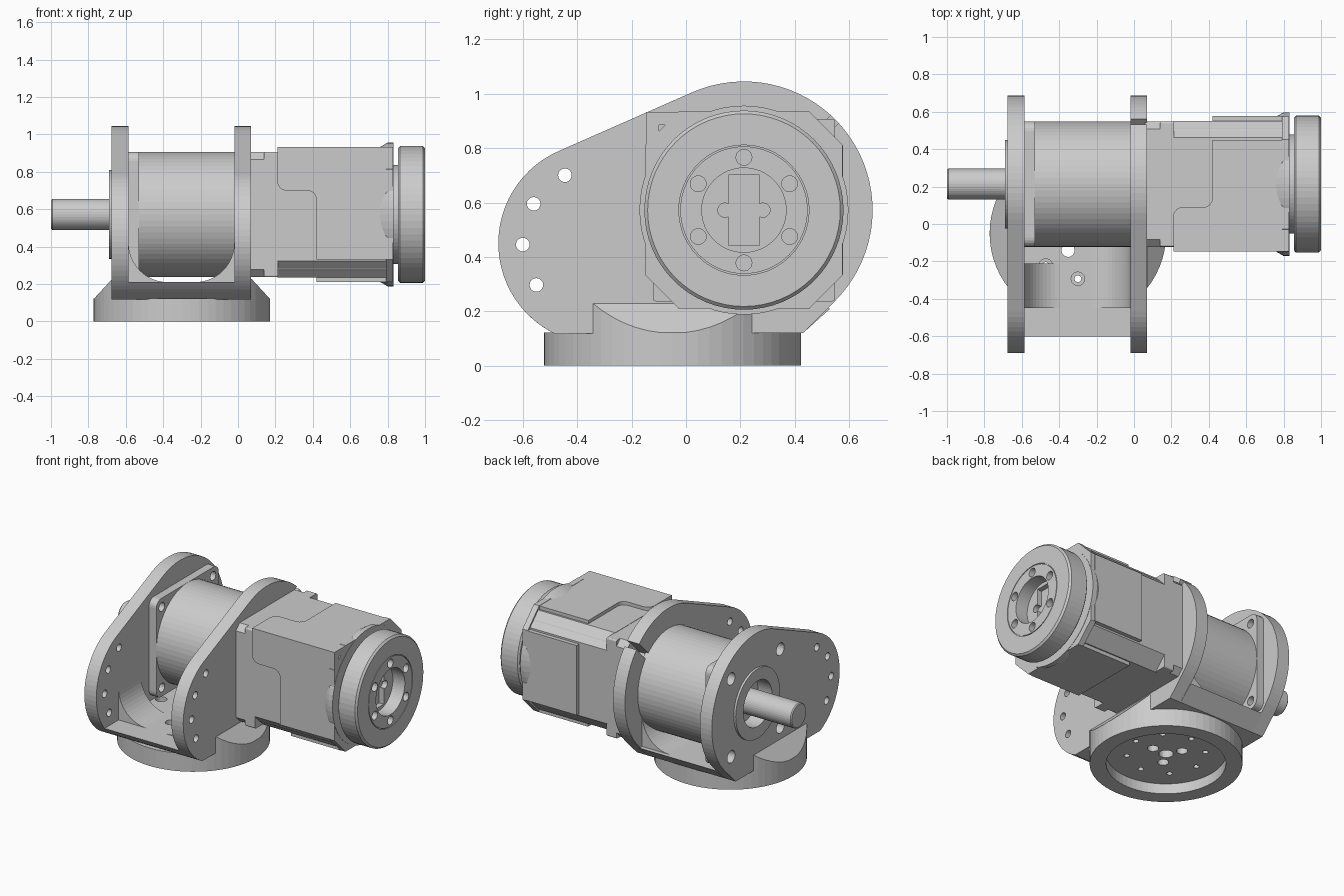
import bpy, bmesh
from math import sin, cos, pi, radians

if "Cube" in bpy.data.objects:
    bpy.data.objects.remove(bpy.data.objects["Cube"])

CY, CZ = 0.213, 0.572      # motor axis, running along x
BX, BY = -0.30, -0.05      # centre of the round base


def place(axis, a, b, t):
    return {'X': (t, a, b), 'Y': (a, t, b), 'Z': (a, b, t)}[axis]


def loft(name, axis, rings):
    """Closed solid through rings: list of (position on axis, 2D points)."""
    bm = bmesh.new()
    loops = [[bm.verts.new(place(axis, a, b, t)) for a, b in pts] for t, pts in rings]
    n = len(loops[0])
    for lo, hi in zip(loops, loops[1:]):
        for i in range(n):
            j = (i + 1) % n
            bm.faces.new((lo[i], lo[j], hi[j], hi[i]))
    bm.faces.new(loops[0])
    bm.faces.new(loops[-1])
    bmesh.ops.recalc_face_normals(bm, faces=bm.faces)
    me = bpy.data.meshes.new(name)
    bm.to_mesh(me)
    bm.free()
    ob = bpy.data.objects.new(name, me)
    bpy.context.collection.objects.link(ob)
    return ob


def prism(name, axis, pts, t0, t1):
    return loft(name, axis, [(t0, pts), (t1, pts)])


def arc(a, b, r, d0, d1, n):
    return [(a + r * cos(radians(d0 + (d1 - d0) * i / n)),
             b + r * sin(radians(d0 + (d1 - d0) * i / n))) for i in range(n + 1)]


def circle(a, b, r, n=64):
    return arc(a, b, r, 0, 360, n)[:-1]


def cyl(name, axis, a, b, r, t0, t1, n=64):
    return prism(name, axis, circle(a, b, r, n), t0, t1)


def turned(name, profile, n=64):
    return loft(name, 'X', [(x, circle(CY, CZ, r, n)) for x, r in profile])


def rect(a0, a1, b0, b1):
    return [(a0, b0), (a1, b0), (a1, b1), (a0, b1)]


def rounded_square(h, r):
    pts = []
    for sa, sb, d in ((1, 1, 0), (-1, 1, 90), (-1, -1, 180), (1, -1, 270)):
        pts += arc(CY + sa * (h - r), CZ + sb * (h - r), r, d, d + 90, 5)
    return pts


def octagon(h, c):
    return [(CY + a, CZ + b) for a, b in ((h, -c), (h, c), (c, h), (-c, h),
                                          (-h, c), (-h, -c), (-c, -h), (c, -h))]


def boolean(targets, tools, op='DIFFERENCE'):
    for ob in targets:
        for tool in tools:
            m = ob.modifiers.new("cut", 'BOOLEAN')
            m.operation, m.object, m.solver = op, tool, 'EXACT'
        bpy.context.view_layer.update()
        dg = bpy.context.evaluated_depsgraph_get()
        me = bpy.data.meshes.new_from_object(ob.evaluated_get(dg))
        ob.modifiers.clear()
        ob.data = me
    for tool in tools:
        bpy.data.objects.remove(tool)


# Two side plates
outline = (arc(CY, CZ, 0.473, -45, 113.5, 36) + arc(-0.32, 0.45, 0.37, 113.5, 244, 26)
           + [(0.43, 0.12)])
left_plate = prism("left_plate", 'X', outline, -0.675, -0.585)
right_plate = prism("right_plate", 'X', outline, -0.02, 0.07)
boolean([left_plate, right_plate],
        [cyl("arm_hole", 'X', y, z, 0.025, -0.9, 0.2, 20)
         for y, z in ((-0.445, 0.70), (-0.56, 0.595), (-0.60, 0.445), (-0.55, 0.297))])

# Left plate: pilot ring, bore and four flange bolt holes
pilot_ring = cyl("pilot_ring", 'X', CY, CZ, 0.237, -0.69, -0.67)
boolean([left_plate, pilot_ring], [cyl("bore", 'X', CY, CZ, 0.155, -0.8, -0.55)])
boolean([left_plate], [cyl("bolt_hole", 'X', CY + a * 0.265, CZ + b * 0.265, 0.042,
                           -0.8, -0.5, 24) for a in (-1, 1) for b in (-1, 1)])

# Right plate: clamp slit on the upper back edge
d = 0.7071
slit = [(CY + d * (r - s), CZ + d * (r + s)) for r, s in
        ((0.30, -0.02), (0.60, -0.02), (0.60, 0.02), (0.30, 0.02))]
boolean([right_plate], [prism("slit", 'X', slit, -0.1, 0.15)])

# Cradle floor between the plates, with large corner fillets
floor_pts = arc(-0.32, 0.45, 0.37, 220.5, 244, 6) + [(0.43, 0.12), (0.53, 0.21)]
cradle_floor = prism("cradle_floor", 'X', floor_pts, -0.59, -0.015)
R = 0.21
prism("left_fillet", 'Y', [(-0.59, 0.20)] + arc(-0.585 + R, 0.21 + R, R, 270, 180, 14)
      + [(-0.59, 0.42)], -0.45, -0.21)
prism("right_fillet", 'Y', [(-0.015, 0.20)] + arc(-0.02 - R, 0.21 + R, R, 270, 360, 14)
      + [(-0.015, 0.42)], -0.45, 0.50)

# Round base with sloped saddle and underside recess
base = cyl("base_disc", 'Z', BX, BY, 0.472, 0, 0.122)
saddle = prism("base_saddle", 'Y', [(-0.79, 0.10), (-0.672, 0.228), (-0.60, 0.228),
               (-0.60, 0.15), (0, 0.15), (0, 0.228), (0.072, 0.228), (0.19, 0.10)],
               BY - 0.293, BY + 0.293)
boolean([saddle], [cyl("trim", 'Z', BX, BY, 0.472, -0.1, 0.4)], 'INTERSECT')
boolean([base], [cyl("recess", 'Z', BX, BY, 0.37, -0.1, 0.07)])
tools = []
for i in range(8):
    x, y = BX + 0.243 * cos(i * pi / 4), BY + 0.243 * sin(i * pi / 4)
    tools += [loft("base_screw", 'Z', [(t, circle(x, y, r, 20)) for t, r in
                   ((-0.1, 0.018), (0.17, 0.018), (0.17, 0.036), (0.4, 0.036))])]
tools += [cyl("pin_hole", 'Z', BX + 0.105 * cos(radians(k)), BY + 0.105 * sin(radians(k)),
              0.035, -0.1, 0.4, 24) for k in (0, 120, 240)]
tools += [cyl("centre_hole", 'Z', BX, BY, 0.045, -0.1, 0.4, 24)]
boolean([base, saddle, cradle_floor], tools)

# Gearbox: output shaft, square flange, round body
turned("output_shaft", [(-1.0, 0.077), (-0.993, 0.083), (-0.55, 0.083)], 40)
flange = prism("gearbox_flange", 'X', rounded_square(0.335, 0.05), -0.585, -0.53)
boolean([flange], [cyl("flange_hole", 'X', CY + a * 0.275, CZ + b * 0.275, 0.03,
                       -0.7, -0.4, 20) for a in (-1, 1) for b in (-1, 1)])
turned("gearbox_body", [(-0.54, 0.335), (0.0, 0.335)])

# Motor adapter and chamfered core
prism("adapter_neck", 'X', octagon(0.335, 0.295), 0.06, 0.145)
prism("adapter_block", 'X', rounded_square(0.335, 0.01), 0.14, 0.215)
prism("motor_core", 'X', octagon(0.337, 0.25), 0.21, 0.83)

# Stepped covers wrapping the top and front faces
def stepped(lo, hi, mid, s):
    """Cover outline in (x, b): long part near hi, short part near lo."""
    return ([(0.83, lo), (0.42, lo)] + arc(0.37, mid - s * 0.05, 0.05, 0, s * 90, 6)
            + arc(0.26, mid + s * 0.05, 0.05, s * 270, s * 180, 6)
            + [(0.21, hi), (0.83, hi)])


prism("front_cover", 'Y', stepped(0.33, 0.932, 0.70, 1), -0.147, -0.10)
prism("top_cover", 'Z', stepped(0.45, -0.147, 0.09, -1), 0.885, 0.932)

# Raised panels on the back and bottom, and end block
prism("back_panel", 'Y', rect(0.42, 0.80, 0.335, 0.81), 0.53, 0.578)
prism("bottom_panel", 'Z', rect(0.42, 0.80, -0.03, 0.455), 0.21, 0.26)
prism("edge_rib", 'X', circle(CY - 0.27, CZ - 0.27, 0.035, 24), 0.21, 0.80)
prism("edge_rib_back", 'X', circle(CY + 0.27, CZ + 0.27, 0.035, 24), 0.21, 0.80)
prism("end_block", 'X', octagon(0.362, 0.24), 0.79, 0.83)
turned("end_shoulder", [(0.75, 0.355), (0.80, 0.384), (0.832, 0.384)])
turned("end_neck", [(0.82, 0.265), (0.87, 0.265)])

# End wheel with hub recess, key slot, ring groove and six holes
wheel = turned("end_wheel", [(0.856, 0.355), (0.866, 0.366), (0.988, 0.366), (1.0, 0.354)])
groove = turned("groove", [(0.994, 0.239), (1.1, 0.239)])
boolean([groove], [turned("groove_core", [(0.9, 0.234), (1.2, 0.234)])])
tools = [groove, turned("hub_recess", [(0.91, 0.155), (1.1, 0.155)]),
         prism("key_slot", 'X', rect(CY - 0.057, CY + 0.057, CZ - 0.13, CZ + 0.13), 0.875, 1.1)]
tools += [cyl("key_side", 'X', CY + s * 0.07, CZ, 0.026, 0.875, 1.1, 20) for s in (-1, 1)]
tools += [cyl("wheel_hole", 'X', CY + 0.194 * cos(radians(30 + 60 * k)),
              CZ + 0.194 * sin(radians(30 + 60 * k)), 0.029, 0.93, 1.1, 24) for k in range(6)]
boolean([wheel], tools)
